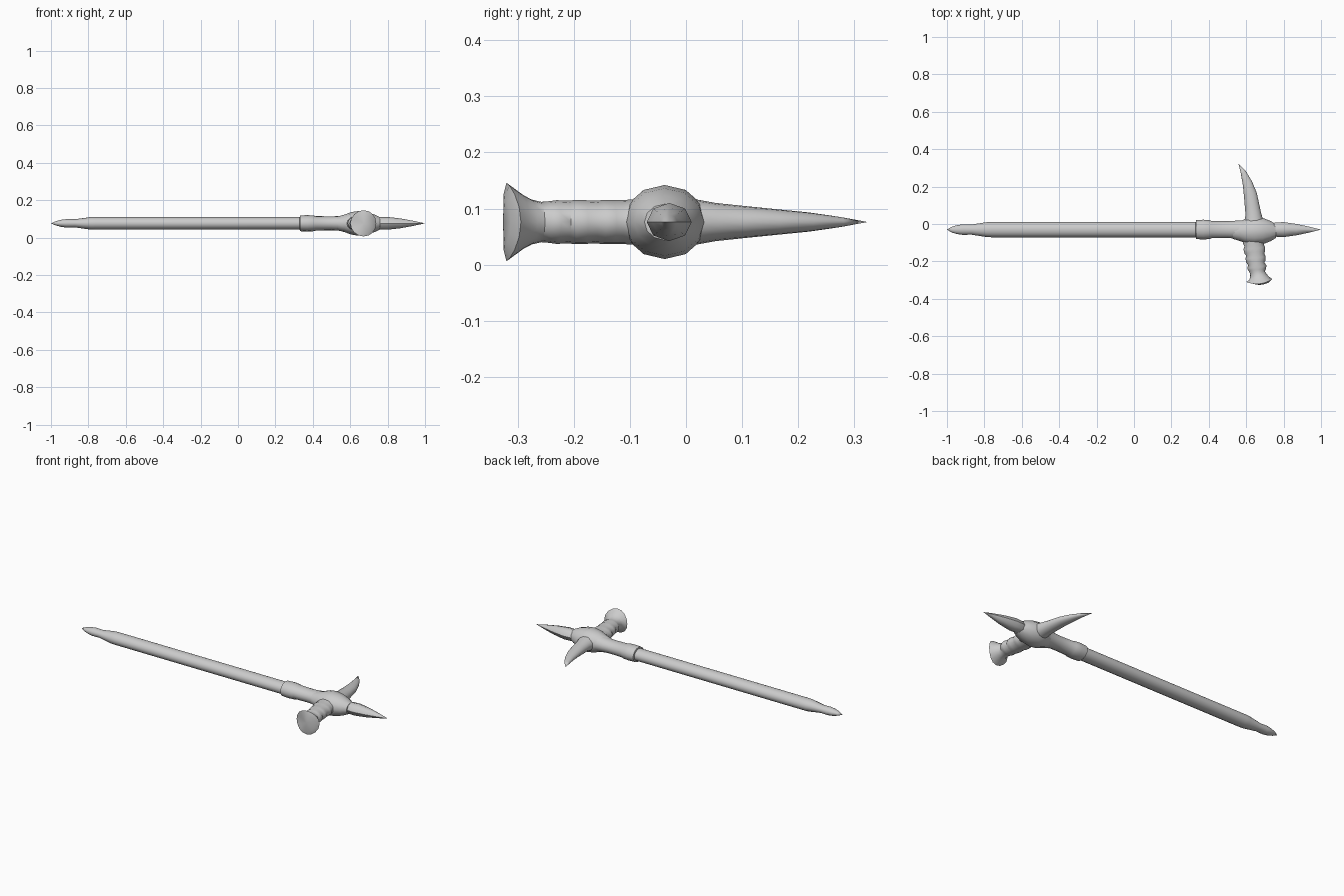
import bpy, bmesh, math
from mathutils import Vector

ZC = 0.076  # height of the plane all parts are centred on


def loft(name, rows, n=16, dome=0.0, angle=45):
    """Rows are (x, y, half width in plan, half height); rings follow the path."""
    bm = bmesh.new()
    pts = [Vector((r[0], r[1], 0)) for r in rows]
    rings = []
    for i, (x, y, a, b) in enumerate(rows):
        if a == 0:
            rings.append([bm.verts.new((x, y, ZC))])
            continue
        t = (pts[min(i + 1, len(pts) - 1)] - pts[max(i - 1, 0)]).normalized()
        side = Vector((-t.y, t.x, 0))
        ring = []
        for k in range(n):
            w = 2 * math.pi * k / n
            bend = dome * math.cos(w) ** 2 if i >= len(rows) - 3 else 0
            p = pts[i] + side * a * math.cos(w) - t * bend * a / 0.07
            ring.append(bm.verts.new((p.x, p.y, ZC + b * math.sin(w))))
        rings.append(ring)
    for r0, r1 in zip(rings, rings[1:]):
        for k in range(n):
            j = (k + 1) % n
            q = [r0[k % len(r0)], r0[j % len(r0)], r1[j % len(r1)], r1[k % len(r1)]]
            bm.faces.new(list(dict.fromkeys(q)))
    for ring in (rings[0], rings[-1]):
        if len(ring) > 1:
            bm.faces.new(ring)
    bmesh.ops.recalc_face_normals(bm, faces=bm.faces)
    me = bpy.data.meshes.new(name)
    bm.to_mesh(me)
    bm.free()
    ob = bpy.data.objects.new(name, me)
    bpy.context.collection.objects.link(ob)
    bpy.context.view_layer.objects.active = ob
    ob.select_set(True)
    bpy.ops.object.shade_smooth_by_angle(angle=math.radians(angle))
    ob.select_set(False)
    return ob


def along_x(profile, y=-0.03):
    return [(x, y, a, b) for x, a, b in profile]


# Long handle with a tapered butt
loft("shaft", along_x([
    (-1.0, 0, 0), (-0.975, .015, .011), (-0.945, .024, .019), (-0.915, .028, .023),
    (-0.87, .027, .022), (-0.785, .040, .034), (-0.76, .041, .034), (0.36, .041, .034)]))

# Collar and socket leading into the head
loft("socket", along_x([
    (0.33, .041, .034), (0.332, .050, .042), (0.37, .053, .044), (0.405, .050, .042),
    (0.415, .046, .039), (0.5, .045, .037), (0.535, .047, .039), (0.58, .050, .045),
    (0.62, .060, .055)]))

# Rounded head block
loft("head", along_x([
    (0.53, .042, .036), (0.57, .054, .047), (0.605, .069, .060), (0.645, .075, .066),
    (0.69, .070, .060), (0.73, .054, .047), (0.76, .036, .032)], y=-0.038), n=12)

# Front spike
loft("front_spike", along_x([
    (0.74, .034, .030), (0.757, .038, .033), (0.80, .040, .034), (0.87, .030, .026),
    (0.94, .015, .013), (1.0, 0, 0)]), n=8)

# Curved rear beak
loft("beak", [
    (0.645, -0.03, .055, .048), (0.640, 0.02, .050, .040), (0.638, 0.053, .042, .034),
    (0.631, 0.10, .039, .029), (0.622, 0.16, .035, .023), (0.606, 0.22, .026, .017),
    (0.585, 0.275, .015, .009), (0.558, 0.324, 0, 0)])

# Ringed hammer neck with flared, slightly domed striking face
loft("hammer", [
    (0.637, -0.04, .058, .042), (0.640, -0.10, .058, .040), (0.642, -0.115, .052, .039),
    (0.643, -0.13, .058, .039), (0.646, -0.15, .056, .039), (0.648, -0.163, .049, .038),
    (0.650, -0.18, .054, .039), (0.652, -0.20, .052, .039), (0.654, -0.212, .044, .038),
    (0.657, -0.23, .052, .039), (0.659, -0.245, .047, .037), (0.660, -0.258, .040, .036),
    (0.664, -0.275, .044, .040), (0.668, -0.290, .053, .048),
    (0.672, -0.320, .070, .070), (0.672, -0.325, .050, .050), (0.672, -0.326, 0, 0)],
    n=16, dome=0.018)
